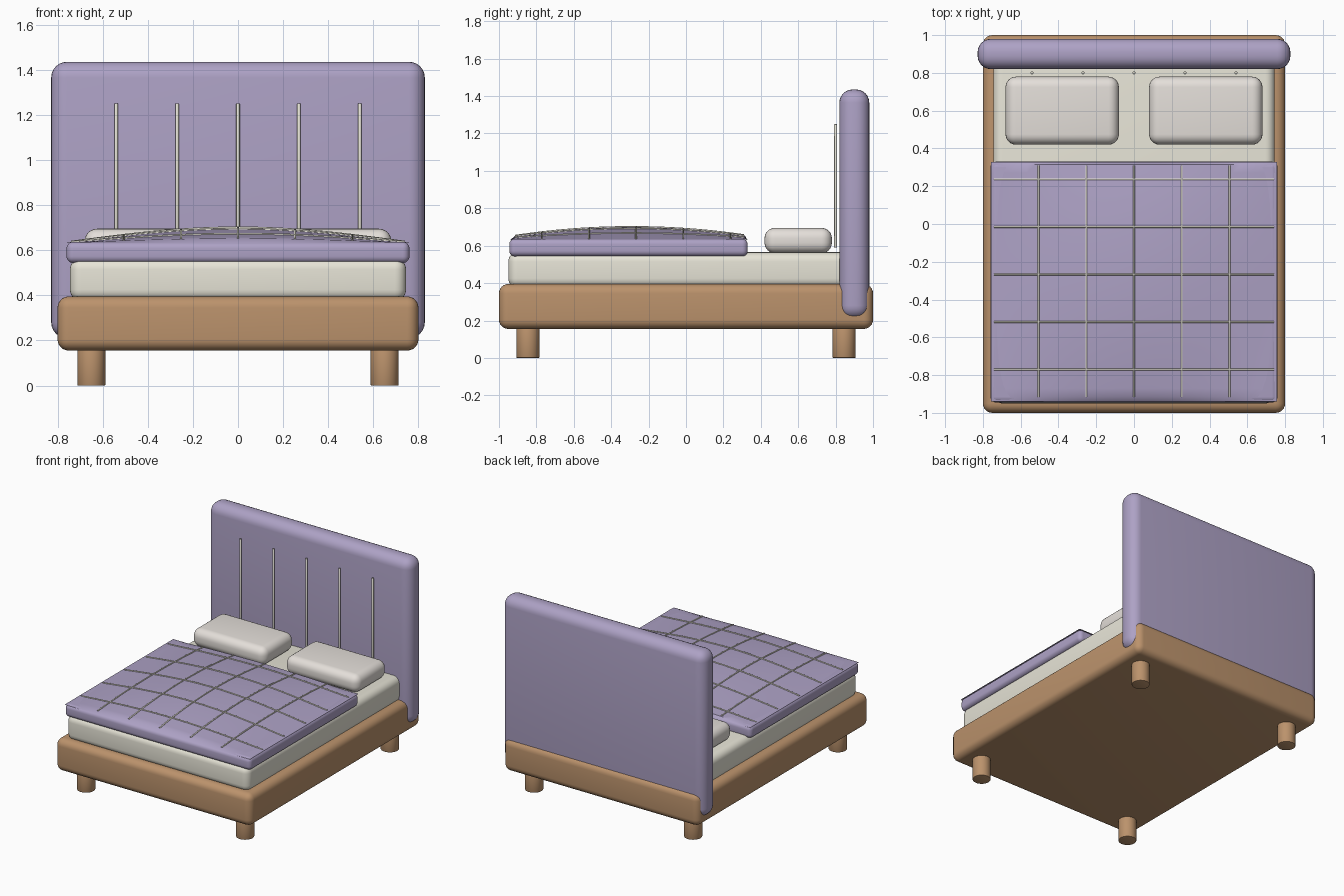
import bpy, bmesh, math

if "Cube" in bpy.data.objects:
    bpy.data.objects.remove(bpy.data.objects["Cube"])


def material(name, rgb):
    m = bpy.data.materials.new(name)
    m.diffuse_color = (*rgb, 1)
    m.use_nodes = True
    m.node_tree.nodes["Principled BSDF"].inputs["Base Color"].default_value = m.diffuse_color
    return m


WOOD = material("wood", (0.50, 0.29, 0.15))
LILAC = material("lilac_fabric", (0.42, 0.36, 0.56))
CREAM = material("cream_fabric", (0.80, 0.78, 0.68))
PILLOW = material("pillow_fabric", (0.78, 0.74, 0.70))


def finish(name, bm, mat):
    me = bpy.data.meshes.new(name)
    bmesh.ops.recalc_face_normals(bm, faces=bm.faces)
    bm.to_mesh(me)
    bm.free()
    ob = bpy.data.objects.new(name, me)
    bpy.context.collection.objects.link(ob)
    me.materials.append(mat)
    for p in me.polygons:
        p.use_smooth = True
    bpy.ops.object.select_all(action='DESELECT')
    ob.select_set(True)
    bpy.context.view_layer.objects.active = ob
    bpy.ops.object.shade_smooth_by_angle(angle=math.radians(35))
    return ob


def rounded_box(name, x, y, z, r, mat):
    """Box spanning the (min, max) ranges with rounded edges."""
    bm = bmesh.new()
    bmesh.ops.create_cube(bm, size=1)
    for v in bm.verts:
        v.co = [lo + (c + 0.5) * (hi - lo) for c, (lo, hi) in zip(v.co, (x, y, z))]
    bmesh.ops.bevel(bm, geom=bm.edges[:], offset=r, segments=6, profile=0.5, affect='EDGES')
    return finish(name, bm, mat)


def cylinder(name, x, y, z, r, mat, sides=32, bevel=0.0):
    bm = bmesh.new()
    bmesh.ops.create_cone(bm, cap_ends=True, segments=sides, radius1=r, radius2=r, depth=z[1] - z[0])
    bmesh.ops.translate(bm, verts=bm.verts, vec=(x, y, (z[0] + z[1]) / 2))
    if bevel:
        rim = [e for e in bm.edges if abs(e.verts[0].co.z - e.verts[1].co.z) < 1e-5]
        bmesh.ops.bevel(bm, geom=rim, offset=bevel, segments=2, profile=0.5, affect='EDGES')
    return finish(name, bm, mat)


# base, legs, mattress, headboard
rounded_box("bed_frame", (-0.80, 0.80), (-1.0, 1.0), (0.155, 0.395), 0.05, WOOD)
for sy, end in ((-1, "front"), (1, "back")):
    for sx, side in ((-1, "left"), (1, "right")):
        cylinder(f"{end}_leg_{side}", sx * 0.65, sy * 0.845, (0, 0.18), 0.062, WOOD, bevel=0.004)
rounded_box("mattress", (-0.745, 0.745), (-0.95, 0.95), (0.375, 0.565), 0.05, CREAM)
rounded_box("headboard", (-0.828, 0.828), (0.82, 0.98), (0.21, 1.435), 0.07, LILAC)

# headboard piping
for i in range(5):
    cylinder(f"headboard_piping_{i + 1}", (i - 2) * 0.27, 0.80, (0.59, 1.25), 0.008, CREAM, 12, 0.003)

# pillows
for sx, side in ((-1, "left"), (1, "right")):
    xs = sorted((sx * 0.08, sx * 0.68))
    rounded_box(f"pillow_{side}", xs, (0.42, 0.78), (0.56, 0.695), 0.055, PILLOW)

# blanket body
rounded_box("blanket", (-0.76, 0.76), (-0.945, 0.33), (0.543, 0.637), 0.03, LILAC)


def puff(x, y):
    """Height of the domed quilt top."""
    return 0.633 + 0.066 * math.cos(math.pi * x / 1.52) * (1 - 0.75 * ((y + 0.29) / 0.64) ** 2)


# domed quilt top, dropping steeply at both ends
bm = bmesh.new()
NX, inner = 32, [-0.915 + 1.23 * j / 28 for j in range(29)]
ys = [-0.94] + inner + [0.328]
grid = []
for j, y in enumerate(ys):
    row = []
    for i in range(NX + 1):
        x = -0.757 + 1.514 * i / NX
        z = 0.631 if j in (0, len(ys) - 1) else puff(x, y)
        row.append(bm.verts.new((x, y, z)))
    grid.append(row)
for a, b in zip(grid, grid[1:]):
    for i in range(NX):
        bm.faces.new((a[i], a[i + 1], b[i + 1], b[i]))
top = finish("quilt_top", bm, LILAC)
if top.data.polygons[len(top.data.polygons) // 2].normal.z < 0:
    top.data.flip_normals()


# quilting seams that follow the dome
def seam(name, pts):
    cu = bpy.data.curves.new(name, 'CURVE')
    cu.dimensions = '3D'
    cu.bevel_depth = 0.005
    cu.bevel_resolution = 2
    cu.use_fill_caps = True
    sp = cu.splines.new('POLY')
    sp.points.add(len(pts) - 1)
    for p, (x, y) in zip(sp.points, pts):
        p.co = (x, y, puff(x, y) + 0.001, 1)
    cu.materials.append(CREAM)
    bpy.context.collection.objects.link(bpy.data.objects.new(name, cu))


for k in range(5):
    sx, sy = (k - 2) * 0.253, -0.267 + (k - 2) * 0.252
    seam(f"lengthwise_seam_{k + 1}", [(sx, -0.915 + 1.225 * t / 28) for t in range(29)])
    seam(f"crosswise_seam_{k + 1}", [(-0.74 + 1.48 * t / 32, sy) for t in range(33)])
